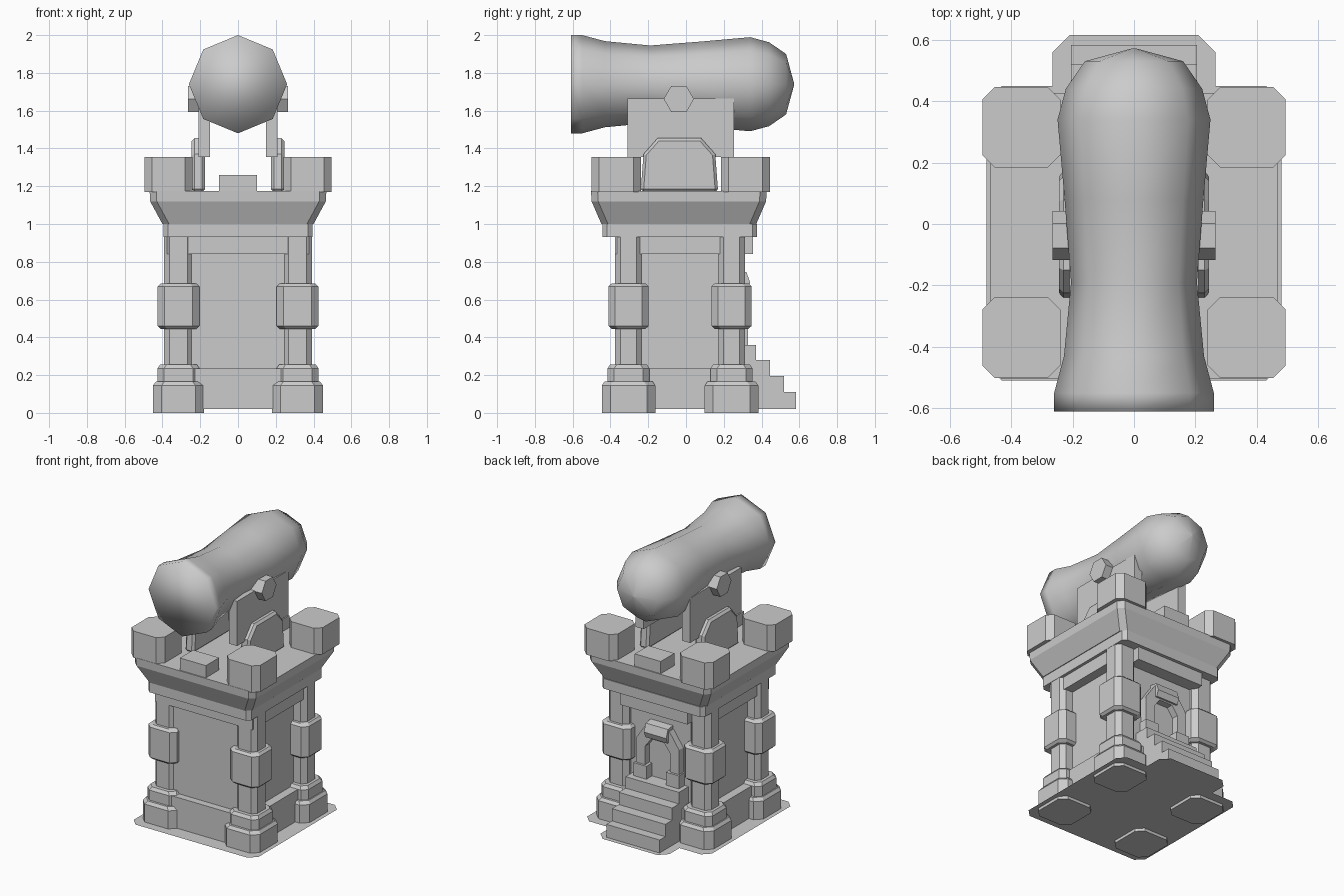
import bpy, bmesh
from math import cos, sin, pi, radians

if "Cube" in bpy.data.objects:
    bpy.data.objects.remove(bpy.data.objects["Cube"])

CY = -0.033   # tower centre in y


def make(name, verts, faces):
    me = bpy.data.meshes.new(name)
    me.from_pydata(verts, [], faces)
    bm = bmesh.new()
    bm.from_mesh(me)
    bmesh.ops.recalc_face_normals(bm, faces=bm.faces)
    bm.to_mesh(me)
    bm.free()
    ob = bpy.data.objects.new(name, me)
    bpy.context.collection.objects.link(ob)
    return ob


def loft(name, rings, cap=True):
    n = len(rings[0])
    verts = [v for r in rings for v in r]
    faces = [(k * n + i, k * n + (i + 1) % n, (k + 1) * n + (i + 1) % n, (k + 1) * n + i)
             for k in range(len(rings) - 1) for i in range(n)]
    if cap:
        faces += [tuple(range(n)), tuple(range(len(verts) - n, len(verts)))]
    return make(name, verts, faces)


def ring(cx, cy, hx, hy, z, c):
    """Rectangle outline with chamfered corners."""
    pts = [(hx, -hy + c), (hx, hy - c), (hx - c, hy), (-hx + c, hy),
           (-hx, hy - c), (-hx, -hy + c), (-hx + c, -hy), (hx - c, -hy)]
    return [(cx + x, cy + y, z) for x, y in pts]


def tower_part(name, cx, cy, levels, c):
    """Stack of (half x, half y, z) chamfered outlines."""
    return loft(name, [ring(cx, cy, hx, hy, z, c) for hx, hy, z in levels])


def box(name, x0, x1, y0, y1, z0, z1):
    loft(name, [[(x0, y0, z), (x1, y0, z), (x1, y1, z), (x0, y1, z)] for z in (z0, z1)])


def slab_x(name, prof, x0, x1, bevel=0.0):
    """Extrude a (y, z) profile along x."""
    ob = loft(name, [[(x, y, z) for y, z in prof] for x in (x0, x1)])
    if bevel:
        m = ob.modifiers.new("bevel", 'BEVEL')
        m.width, m.segments = bevel, 1
        m.limit_method, m.angle_limit = 'ANGLE', radians(60)


# thin ground plate with tongue under the steps
P = [(-.43, -.51), (.43, -.51), (.48, -.46), (.48, .40), (.43, .45), (.265, .45),
     (.265, .56), (.21, .615), (-.21, .615), (-.265, .56), (-.265, .45), (-.43, .45),
     (-.48, .40), (-.48, -.46)]
make("ground_plate", [(x, y, .02) for x, y in P], [tuple(range(len(P)))])

# walls
box("wall_core", -.31, .31, -.355, .265, .02, .95)
box("plinth", -.37, .37, -.405, .335, .02, .235)
box("upper_beam", -.375, .375, -.375, .30, .84, .94)
box("rear_beam", -.26, .26, .25, .355, .84, .94)

# corner pillars and battlements
for sx, side in ((-1, "left"), (1, "right")):
    for py, my, end in ((-.304, -.37, "front"), (.241, .315, "back")):
        tag = f"{end}_{side}"
        px = sx * .315
        tower_part("pillar_base_" + tag, px, py,
                   [(.135, .142, 0), (.135, .142, .145), (.12, .128, .165)], .045)
        tower_part("pillar_foot_" + tag, px, py,
                   [(.112, .112, .16), (.112, .112, .235), (.098, .098, .255)], .035)
        tower_part("pillar_shaft_" + tag, px, py, [(.078, .072, .25), (.078, .072, .94)], .03)
        tower_part("pillar_band_" + tag, px, py,
                   [(.095, .09, .445), (.11, .106, .46), (.11, .106, .67), (.095, .09, .685)], .035)
        tower_part("merlon_" + tag, sx * .367, my,
                   [(.127, .131, 1.17), (.127, .131, 1.355)], .04)
box("low_merlon_front", -.1, .1, -.495, -.35, 1.17, 1.26)
box("low_merlon_back", -.1, .1, .27, .42, 1.17, 1.26)

# neck and flared cornice
tower_part("neck", 0, CY, [(.395, .41, .93), (.395, .41, 1.0)], .025)
tower_part("cornice", 0, CY - .005,
           [(.40, .41, 1.0), (.465, .462, 1.12), (.468, .465, 1.175)], .035)

# rear steps
for i, (y, z) in enumerate(((.582, .11), (.52, .195), (.445, .28), (.37, .36))):
    box(f"step_{i + 1}", -.205, .205, .24, y, .02, z)

# rear doorway: arched surround with heavy feet and a hood
outer = [(-.165, .36), (-.165, .62), (-.09, .73), (.09, .73), (.165, .62), (.165, .36)]
inner = [(-.095, .36), (-.095, .58), (-.05, .64), (.05, .64), (.095, .58), (.095, .36)]
outline = outer + inner[::-1]
n = len(outer)
quads = [(i, i + 1, 2 * n - 2 - i, 2 * n - 1 - i) for i in range(n - 1)]
m = 2 * n
faces = quads + [tuple(i + m for i in f) for f in quads]
faces += [(i, (i + 1) % m, (i + 1) % m + m, i + m) for i in range(m)]
make("door_surround", [(x, y, z) for y in (.25, .312) for x, z in outline], faces)
for s in (-1, 1):
    box("door_foot", s * .125 - .05, s * .125 + .05, .25, .328, .36, .45)
slab_x("door_hood", [(.25, .65), (.325, .65), (.34, .69), (.32, .745), (.25, .755)], -.085, .085)

# cannon cradle
shield = [(-.24, 1.17), (-.225, 1.37), (-.15, 1.455), (.08, 1.455), (.155, 1.37), (.17, 1.17)]
cheek = [(-.31, 1.355), (.255, 1.355), (.255, 1.665), (-.31, 1.665)]
hexagon = [(-.038 + .08 * cos(i * pi / 3), 1.662 + .08 * sin(i * pi / 3)) for i in range(6)]
for s, side in ((-1, "left"), (1, "right")):
    slab_x("cradle_cheek_" + side, cheek, s * .148, s * .21)
    slab_x("cradle_shield_" + side, shield, s * .175, s * .245, .015)
    slab_x("trunnion_" + side, hexagon, s * .12, s * .266)

# cannon barrel, eight sided and smooth
prof = [(-.61, .26), (-.55, .26), (-.43, .228), (-.19, .205), (.08, .226),
        (.34, .249), (.44, .222), (.53, .16), (.572, .005)]
barrel = loft("cannon_barrel", [[(r * sin(k * pi / 4), y, 1.74 + r * cos(k * pi / 4))
                                 for k in range(8)] for y, r in prof])
for p in barrel.data.polygons:
    p.use_smooth = True
